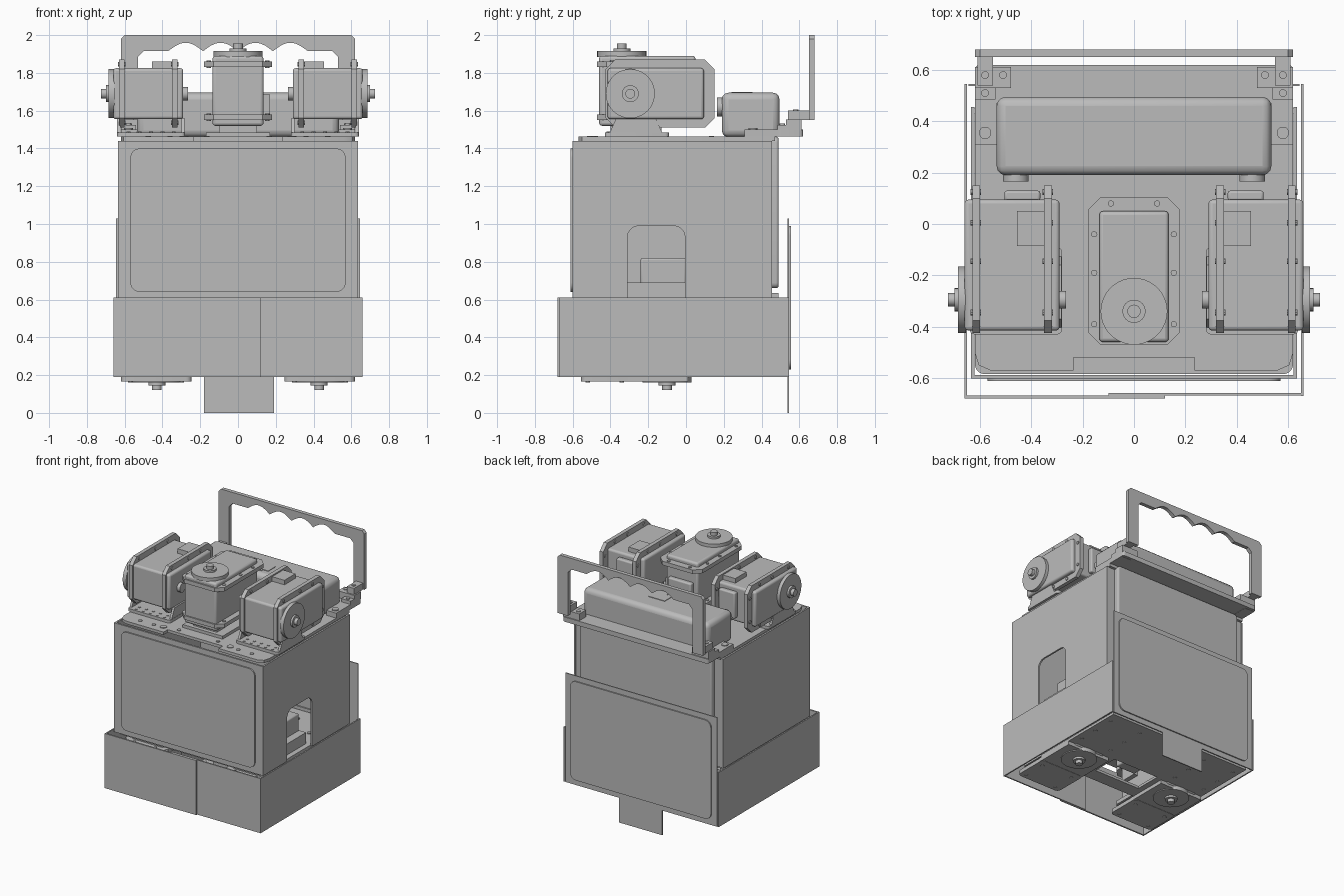
import bpy, bmesh, math
from mathutils import Matrix, Vector

cube = bpy.data.objects.get("Cube")
if cube:
    bpy.data.objects.remove(cube)

grey = bpy.data.materials.new("plain_grey")
grey.use_nodes = True
grey.diffuse_color = (0.5, 0.5, 0.5, 1)
grey.node_tree.nodes["Principled BSDF"].inputs["Base Color"].default_value = (0.5, 0.5, 0.5, 1)
made = []


def prism(name, pts, axis, lo, hi, frame=None, bevel=0):
    """Extrude a 2D outline along an axis, optionally inside a local frame."""
    place = {"x": lambda u, v, w: (w, u, v),
             "y": lambda u, v, w: (u, w, v),
             "z": lambda u, v, w: (u, v, w)}[axis]
    bm = bmesh.new()
    rings = []
    for w in (lo, hi):
        co = [Vector(place(u, v, w)) for u, v in pts]
        rings.append([bm.verts.new(frame @ c if frame else c) for c in co])
    for r in rings:
        bm.faces.new(r)
    n = len(pts)
    for i in range(n):
        j = (i + 1) % n
        bm.faces.new((rings[0][i], rings[0][j], rings[1][j], rings[1][i]))
    bmesh.ops.recalc_face_normals(bm, faces=bm.faces)
    mesh = bpy.data.meshes.new(name)
    bm.to_mesh(mesh)
    bm.free()
    mesh.materials.append(grey)
    ob = bpy.data.objects.new(name, mesh)
    bpy.context.collection.objects.link(ob)
    if bevel:
        m = ob.modifiers.new("rounding", "BEVEL")
        m.width, m.segments, m.limit_method = bevel, 3, "ANGLE"
    made.append(ob)
    return ob


def rect(u0, u1, v0, v1, r=0, steps=5):
    """Rectangle outline, with rounded corners if r > 0 (steps=1 chamfers)."""
    if not r:
        return [(u0, v0), (u1, v0), (u1, v1), (u0, v1)]
    out = []
    for k, (u, v) in enumerate([(u1 - r, v1 - r), (u0 + r, v1 - r), (u0 + r, v0 + r), (u1 - r, v0 + r)]):
        for i in range(steps + 1):
            a = math.pi / 2 * (k + i / steps)
            out.append((u + r * math.cos(a), v + r * math.sin(a)))
    return out


def circle(u, v, r, n=28):
    return [(u + r * math.cos(2 * math.pi * i / n), v + r * math.sin(2 * math.pi * i / n)) for i in range(n)]


def box(name, x, y, z, bevel=0, frame=None):
    return prism(name, rect(*x, *y), "z", *z, frame=frame, bevel=bevel)


def frame(origin, a, b, c):
    m = Matrix((a, b, c)).transposed().to_4x4()
    m.translation = origin
    return m


def servo(name, f):
    """Geared motor: a is width, b runs away from the shaft, c is the shaft."""
    box(name + "_case", (-.135, .135), (-.12, .39), (-.185, .185), .015, f)
    for tag, c in (("outer", .125), ("inner", -.155)):
        prism(f"{name}_{tag}_flange", rect(-.18, .18, -.13, .445, .05, 1), "z", c, c + .03, f)
        for a in (-.155, .155):
            for b in (-.05, .15, .3):
                prism(f"{name}_{tag}_screw", circle(a, b, .012, 10), "z", c - .005, c + .036, f)
        for a in (-.09, .09):
            prism(f"{name}_{tag}_end_screw", circle(a, .42, .012, 10), "z", c - .005, c + .036, f)
    prism(name + "_horn", circle(0, 0, .13, 40), "z", .18, .21, f)
    prism(name + "_horn_hub", circle(0, 0, .045, 24), "z", .21, .225, f)
    prism(name + "_shaft", circle(0, 0, .026, 16), "z", .22, .25, f)
    prism(name + "_rear_bush", circle(0, 0, .035, 20), "z", -.21, -.18, f)
    box(name + "_connector", (.13, .17), (.21, .345), (-.135, -.02), 0, f)
    box(name + "_cable_cover", (-.1, .1), (.385, .425), (-.11, .03), .01, f)


# Body shell: front wall with raised panel, side walls, rear box
box("body_front_wall", (-.635, .635), (-.602, -.588), (.6, 1.44))
prism("front_panel", rect(-.57, .57, .64, 1.4, .05), "y", -.612, -.6)
box("right_wall", (-.635, -.622), (-.6, .455), (.6, 1.44))
arch = [p for p in rect(-.31, -.005, .3, .99, .06) if p[1] > .61]
prism("left_wall", [(-.6, .6), (-.6, 1.44), (.455, 1.44), (.455, .6), (-.005, .6)]
      + arch + [(-.31, .6)], "x", .622, .635)
box("body_rear_wall", (-.63, .63), (.43, .45), (.6, 1.44))
prism("body_rear_cover", rect(-.56, .56, .66, 1.462, .03), "y", .44, .49, bevel=.012)
box("rear_ledge", (-.56, .56), (.42, .49), (.61, .635))
prism("inner_shelf", rect(-.62, .62, -.585, .44, .04), "z", .585, .605)
box("inner_step", (.3, .58), (-.31, 0), (.6, .69))
box("inner_module", (.2, .52), (-.24, 0), (.68, .82), .01)
for i in range(6):
    for y in (-.5, .15, .3):
        prism("shelf_screw", circle(-.5 + .2 * i, y, .015, 10), "z", .6, .612)

# Lower skirt made from two overlapping bent sheets
for s in (-1, 1):
    prism("skirt_side", rect(*sorted((s * .65, s * .66)), -.67, .545), "z", .19, .61)
box("skirt_front_right", (-.66, .12), (-.68, -.668), (.19, .61))
box("skirt_front_left", (-.1, .66), (-.668, -.658), (.19, .61))

# Rear sheet with raised panel and lower tab
box("rear_sheet", (-.645, .645), (.538, .546), (.19, 1.03))
prism("rear_panel", rect(-.6, .6, .23, .99, .05), "y", .545, .555)
box("rear_tab", (-.18, .19), (.538, .546), (0, .2))

# Bottom plate around an opening, with a notch at the front
for s in (-1, 1):
    box("bottom_plate_side", sorted((s * .2, s * .62)), (-.3, .02), (.195, .215))
    prism("bottom_plate_leg", rect(*sorted((s * .245, s * .62)), -.555, -.28, .03), "z", .165, .195)
    box("bottom_plate_mount", sorted((s * .245, s * .62)), (-.32, .01), (.167, .197))
    for y in (-.52, -.34, .1, .25, .42):
        for x in (.3, .57):
            prism("bottom_screw", circle(s * x, y, .013, 10), "z", .16 if y < 0 else .19, .2)
    servo("lower_servo", frame((s * .43, -.1, .37), (1, 0, 0), (0, -1, 0), (0, 0, -1)))
box("bottom_plate_rear", (-.62, .62), (.02, .51), (.195, .215))
box("bottom_plate_front", (-.2, .2), (-.3, -.19), (.195, .215))
box("opening_module", (-.12, .05), (-.14, -.04), (.26, .5), .01)

# Top plate with its front notch
half = [(.235, -.52), (.235, -.57), (.56, -.57), (.605, -.55), (.62, -.5), (.62, .47)]
prism("top_plate", half + [(-x, y) for x, y in reversed(half)], "z", 1.44, 1.462)
for s in (-1, 1):
    for x, y, r in ((.285, -.5, .024), (.36, -.51, .014), (.475, -.51, .014), (.165, .135, .014), (.165, -.48, .014)):
        prism("top_plate_screw", circle(s * x, y, r, 16), "z", 1.455, 1.467)

# Three upper motors on brackets
servo("centre_servo", frame((0, -.34, 1.705), (1, 0, 0), (0, 1, 0), (0, 0, 1)))
box("centre_servo_foot", (-.17, .17), (-.43, -.1), (1.46, 1.485))
box("centre_servo_riser", (-.1, .1), (-.4, -.13), (1.48, 1.53))
for s in (-1, 1):
    servo("side_servo", frame((s * .475, -.295, 1.69), (0, 0, 1), (0, 1, 0), (s, 0, 0)))
    prism("side_servo_foot", rect(*sorted((s * .28, s * .64)), -.43, -.09, .02), "z", 1.462, 1.485)
    for x in (.282, .622):
        prism("side_servo_bracket", [(-.41, 1.47), (-.12, 1.47), (-.16, 1.56), (-.37, 1.56)],
              "x", *sorted((s * x, s * (x + .018))))
    for i in range(5):
        for y in (-.41, -.37):
            prism("foot_screw", circle(s * (.34 + .06 * i), y, .01, 8), "z", 1.48, 1.489)

# Rear top box with knobs and a socket
box("battery_box", (-.535, .535), (.19, .495), (1.46, 1.695), .035)
for s in (-1, 1):
    prism("box_knob", circle(s * .46, 1.62, .05, 24), "y", .165, .2)
prism("box_socket", [(-.065, .26), (-.02, .26), (-.02, .24), (.03, .24), (.03, .26), (.075, .26),
                     (.075, .352), (-.065, .352)], "z", 1.69, 1.699)

# Carry handle with finger grips, and its mounting plates
grip = []
for i in range(4):
    for k in range(9):
        grip.append((.37 - .185 * (i + k / 9), 1.915 + .045 * math.sin(math.pi * k / 9)))
grip.append((-.37, 1.915))
prism("carry_handle", [(.53, 1.55), (.53, 1.885), (.5, 1.915)] + grip
      + [(-.5, 1.915), (-.53, 1.885), (-.53, 1.55), (-.62, 1.55), (-.62, 1.98), (-.6, 2),
         (.6, 2), (.62, 1.98), (.62, 1.55)], "y", .65, .68)
prism("handle_base_plate", rect(-.62, .62, .47, .62, .02), "z", 1.464, 1.5)
for s in (-1, 1):
    box("handle_side_strip", sorted((s * .535, s * .62)), (.31, .6), (1.462, 1.5))
    box("handle_foot", sorted((s * .48, s * .62)), (.53, .612), (1.495, 1.552))
    box("handle_arm", sorted((s * .55, s * .61)), (.54, .655), (1.55, 1.6))
    box("handle_block", sorted((s * .54, s * .62)), (.485, .54), (1.495, 1.525))
    prism("strip_bolt", circle(s * .58, .355, .024, 18), "z", 1.495, 1.507)
    for x, y, z in ((.58, .51, 1.525), (.51, .58, 1.552), (.58, .58, 1.6)):
        prism("foot_bolt", circle(s * x, y, .015, 14), "z", z - .005, z + .006)

# Smooth the round parts while keeping edges crisp
bpy.ops.object.select_all(action="DESELECT")
for ob in made:
    ob.select_set(True)
bpy.context.view_layer.objects.active = made[0]
bpy.ops.object.shade_smooth_by_angle(angle=math.radians(30))
